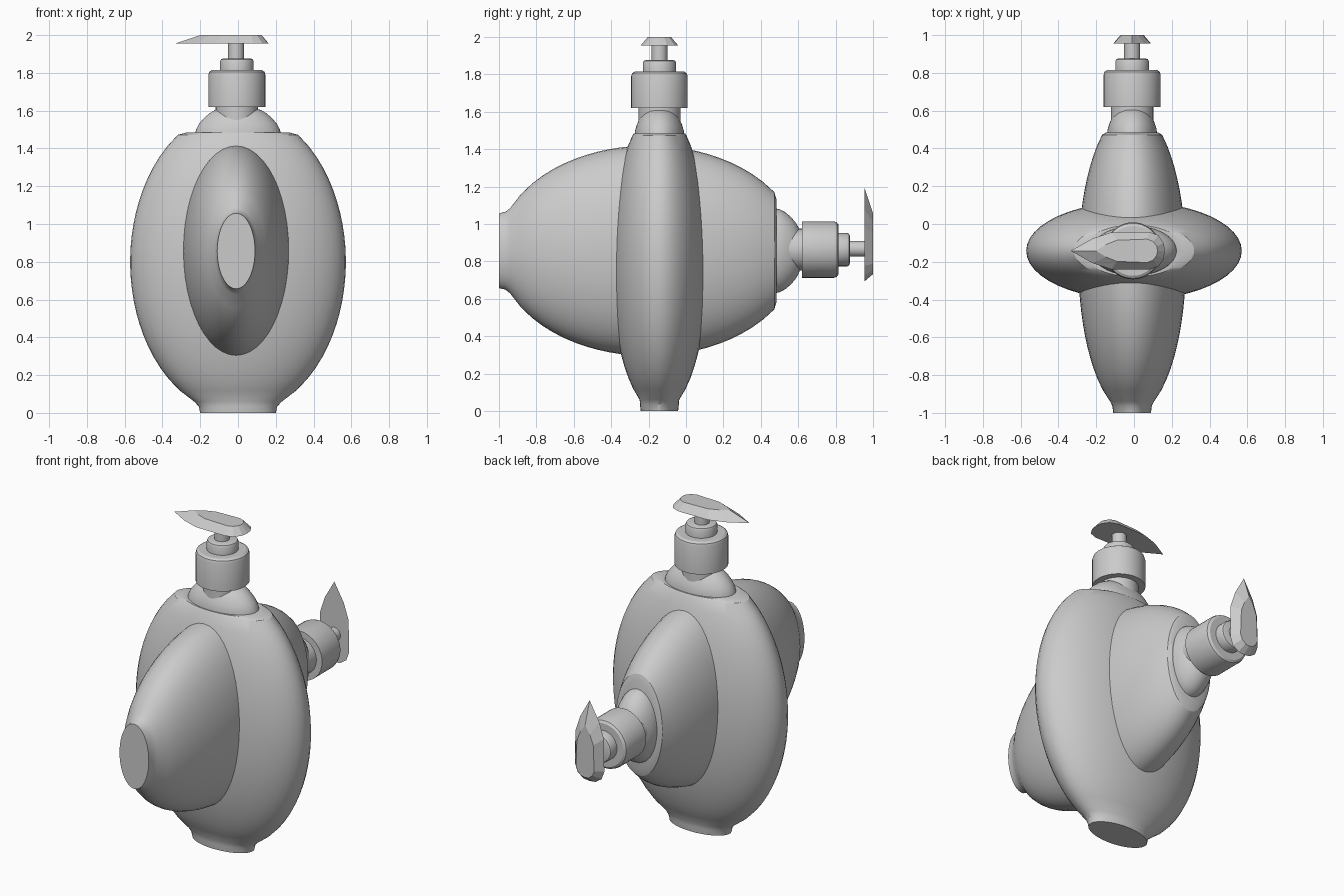
import bpy, math
from mathutils import Matrix, Vector

if "Cube" in bpy.data.objects:
    bpy.data.objects.remove(bpy.data.objects["Cube"])

grey = bpy.data.materials.new("soft_grey")
grey.use_nodes = True
grey.diffuse_color = (0.6, 0.6, 0.6, 1)
grey.node_tree.nodes["Principled BSDF"].inputs["Base Color"].default_value = (0.6, 0.6, 0.6, 1)


def loft(name, loops, place, angle=30):
    """Skin a stack of equal-length point loops and cap both ends."""
    n = len(loops[0])
    verts = [place @ Vector(p) for loop in loops for p in loop]
    faces = [tuple(reversed(range(n))),
             tuple(range(n * (len(loops) - 1), n * len(loops)))]
    for k in range(len(loops) - 1):
        for i in range(n):
            a, b = k * n + i, k * n + (i + 1) % n
            faces.append((a, b, b + n, a + n))
    mesh = bpy.data.meshes.new(name)
    mesh.from_pydata(verts, [], faces)
    mesh.materials.append(grey)
    obj = bpy.data.objects.new(name, mesh)
    bpy.context.collection.objects.link(obj)
    bpy.ops.object.select_all(action='DESELECT')
    obj.select_set(True)
    bpy.context.view_layer.objects.active = obj
    if angle:
        bpy.ops.object.shade_smooth_by_angle(angle=math.radians(angle))
    return obj


def ring(z, rx, ry, n=48, cx=0.0):
    return [(cx + rx * math.cos(2 * math.pi * i / n),
             ry * math.sin(2 * math.pi * i / n), z) for i in range(n)]


def turned(name, profile, place, cx=-0.006):
    """Round part from (z, radius) pairs."""
    return loft(name, [ring(z, r, r, 40, cx) for z, r in profile], place)


def pump_bottle(prefix, width, depth, place):
    # Flattened egg-shaped body with a small foot and a flat shoulder
    loops = [ring(0, 0.2, 0.1), ring(0.035, 0.208, 0.104)]
    for k in range(25):
        z = 0.06 + (1.472 - 0.06) * k / 24
        f = math.sqrt(1 - ((z - 0.8) / 0.81) ** 2)
        loops.append(ring(z, width * f, depth * f))
    loops.append(ring(1.485, 0.27, 0.137))
    loft(prefix + "_body", loops, place)

    # Oval dome below the neck
    dome = [(1.47, 0.228, 0.132), (1.50, 0.222, 0.130), (1.53, 0.206, 0.121),
            (1.56, 0.181, 0.108), (1.585, 0.152, 0.092), (1.603, 0.122, 0.076),
            (1.612, 0.09, 0.055)]
    loft(prefix + "_dome", [ring(*d) for d in dome], place)

    # Neck, screw cap, collar and pump stem
    turned(prefix + "_neck", [(1.52, 0.112), (1.64, 0.112)], place)
    turned(prefix + "_cap", [(1.62, 0.151), (1.79, 0.151), (1.806, 0.146),
                             (1.815, 0.132)], place)
    turned(prefix + "_collar", [(1.81, 0.089), (1.862, 0.089), (1.872, 0.084),
                                (1.876, 0.074)], place)
    turned(prefix + "_stem", [(1.87, 0.042), (1.96, 0.042)], place, -0.01)

    # Faceted press head with a pointed spout, mirrored across its long axis
    def outline(z, tip, half, end):
        pts = half + [(end, 0)] + [(x, -y) for x, y in reversed(half)]
        return [(x, y, z) for x, y in reversed([(tip, 0)] + pts)]
    low = outline(1.955, -0.335, [(-0.22, 0.065), (-0.12, 0.098), (0.08, 0.1),
                                  (0.13, 0.082), (0.158, 0.04)], 0.163)
    high = outline(2.0, -0.2, [(-0.15, 0.032), (-0.09, 0.056), (0.07, 0.062),
                               (0.1, 0.05), (0.12, 0.025)], 0.125)
    loft(prefix + "_press_head", [low, high], place, 0)


# Standing bottle
pump_bottle("standing", 0.571, 0.26, Matrix.Translation((0, -0.142, 0)))

# Lying bottle: axis along +y, spout pointing up
turn = Matrix(((0, -1, 0, -0.01), (0, 0, 1, -1), (-1, 0, 0, 0.857), (0, 0, 0, 1)))
pump_bottle("lying", 0.562, 0.285, turn)
